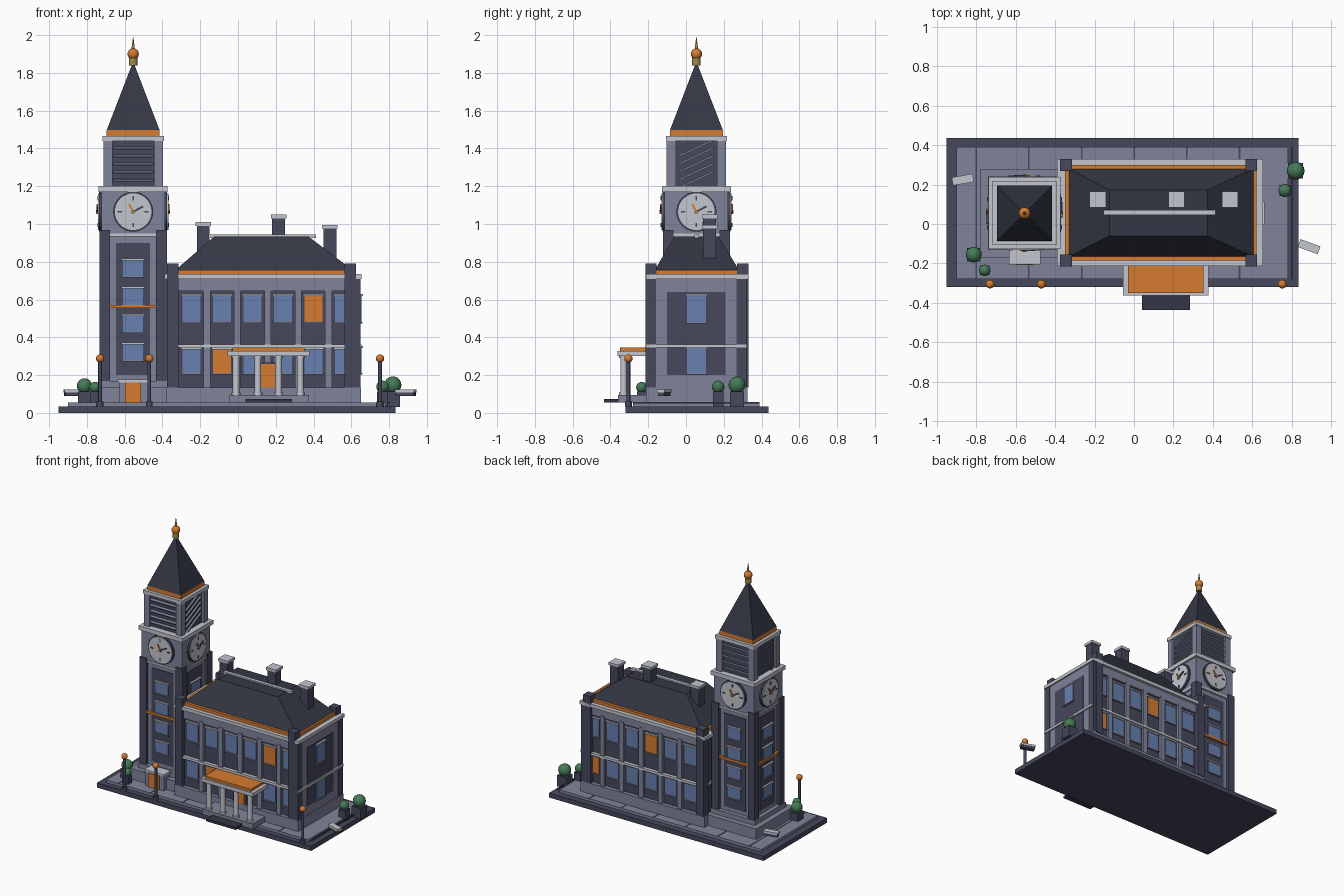
import bpy, bmesh, math
from mathutils import Matrix, Vector

if "Cube" in bpy.data.objects:
    bpy.data.objects.remove(bpy.data.objects["Cube"])


def mat(name, h):
    m = bpy.data.materials.new(name)
    c = [int(h[i:i + 2], 16) / 255 for i in (0, 2, 4)]
    m.diffuse_color = [((v + 0.055) / 1.055) ** 2.4 for v in c] + [1]
    m.use_nodes = True
    m.node_tree.nodes["Principled BSDF"].inputs["Base Color"].default_value = m.diffuse_color
    return m


DARK, MID = mat("dark_slate", "46485c"), mat("mid_stone", "80849a")
LIGHT, ROOF = mat("pale_stone", "c3c6cf"), mat("roof_slate", "343744")
ORANGE, GLASS = mat("orange", "d67b30"), mat("glass", "6880b0")
GREEN, GOLD = mat("leaf", "467a58"), mat("gold", "a58a45")


def finish(name, bm, m, matrix=None):
    me = bpy.data.meshes.new(name)
    bmesh.ops.recalc_face_normals(bm, faces=bm.faces)
    bm.to_mesh(me)
    bm.free()
    o = bpy.data.objects.new(name, me)
    bpy.context.collection.objects.link(o)
    me.materials.append(m)
    if matrix:
        o.matrix_world = matrix
    return o


def box(name, x0, x1, y0, y1, z0, z1, m, top=None, matrix=None):
    """Box, or a tapered block when top=(x0, x1, y0, y1) is given."""
    bm = bmesh.new()
    a, b, c, d = top or (x0, x1, y0, y1)
    lo = [bm.verts.new(p) for p in ((x0, y0, z0), (x1, y0, z0), (x1, y1, z0), (x0, y1, z0))]
    hi = [bm.verts.new(p) for p in ((a, c, z1), (b, c, z1), (b, d, z1), (a, d, z1))]
    bm.faces.new(lo)
    bm.faces.new(hi)
    for i in range(4):
        j = (i + 1) % 4
        bm.faces.new((lo[i], lo[j], hi[j], hi[i]))
    return finish(name, bm, m, matrix)


def cyl(name, x, y, z0, z1, r, m, r2=None, seg=16, matrix=None):
    bm = bmesh.new()
    bmesh.ops.create_cone(bm, cap_ends=True, segments=seg, radius1=r,
                          radius2=r if r2 is None else r2, depth=z1 - z0)
    for f in bm.faces:
        f.smooth = len(f.verts) == 4 or seg < len(f.verts)
    t = Matrix.Translation((x, y, (z0 + z1) / 2))
    return finish(name, bm, m, matrix @ t if matrix else t)


def ball(name, x, y, z, r, m):
    bm = bmesh.new()
    bmesh.ops.create_uvsphere(bm, u_segments=16, v_segments=10, radius=r)
    for f in bm.faces:
        f.smooth = True
    return finish(name, bm, m, Matrix.Translation((x, y, z)))


def window(name, cx, y, z0, z1, w, m, matrix=None):
    """Window on a wall facing -y at depth y."""
    box(name, cx - w / 2, cx + w / 2, y - 0.006, y + 0.01, z0, z1, m, matrix=matrix)
    box(name + "_lintel", cx - w / 2 - .008, cx + w / 2 + .008, y - .014, y + .01, z1, z1 + .01, LIGHT, matrix=matrix)
    box(name + "_sill", cx - w / 2 - .008, cx + w / 2 + .008, y - .012, y + .01, z0 - .008, z0, MID, matrix=matrix)


# site base and paving
box("base", -.95, .833, -.32, .436, 0, .035, DARK)
box("paving", -.9, .78, -.28, .39, .035, .055, MID)
for i in range(7):
    x = -.8 + .267 * i
    box("paving_joint", x - .004, x + .004, -.28, .39, .05, .057, DARK)

# main hall body
CY = .055
box("hall_plinth", -.38, .65, -.213, .325, .055, .135, MID)
box("hall_wall", -.36, .62, -.185, .295, .135, .71, DARK)
box("hall_end_wall", .6, .643, -.165, .285, .135, .71, MID)
box("hall_frieze", -.36, .635, -.2, .31, .645, .71, MID)
box("hall_band", -.37, .655, -.21, .32, .345, .363, LIGHT)
box("hall_cornice", -.39, .655, -.213, .33, .71, .735, LIGHT)
box("eaves_trim", -.35, .62, -.185, .3, .735, .757, ORANGE)
for x in (-.375, .565):
    for y in (-.215, .27):
        box("corner_pier", x, x + .06, y, y + .06, .135, .79, DARK)
for y in (-.2135, .2685):
    box("end_corner_pier", .6, .648, y, y + .055, .135, .71, MID if y > 1 else DARK)

# front and back bays
FRONT = Matrix.Identity(4)
BACK = Matrix.Translation((0, 2 * CY, 0)) @ Matrix.Scale(-1, 4, (0, 1, 0))
for label, M, lit in (("front", FRONT, {(4, 1), (1, 0)}), ("back", BACK, {(2, 1), (5, 0)})):
    for i in range(6):
        cx = -.245 + .161 * i
        for k, (a, b) in enumerate(((.21, .335), (.485, .62))):
            window(label + "_window", cx, -.185, a, b, .095, ORANGE if (i, k) in lit else GLASS, M)
        if i < 5:
            px = cx + .0805
            box(label + "_pilaster", px - .018, px + .018, -.204, -.18, .135, .66, MID, matrix=M)

# right end of the hall: local -y is turned to +x
END = Matrix.Translation((0, CY, 0)) @ Matrix.Rotation(math.pi / 2, 4, "Z")
box("end_panel", -.155, .155, -.647, -.63, .2, .64, DARK, matrix=END)
for a, b in ((.21, .343), (.48, .62)):
    window("end_window", 0, -.647, a, b, .1, GLASS, END)

# hipped roof and chimneys
box("hall_roof", -.33, .605, -.165, .28, .757, .935, ROOF, top=(-.125, .372, -.06, .172))
box("roof_ridge", -.155, .413, .045, .07, .927, .945, LIGHT)
for cx, zt in ((-.184, 1.01), (.215, 1.05), (.487, .995)):
    box("chimney", cx - .034, cx + .034, .09, .158, .82, zt - .02, DARK)
    box("chimney_cap", cx - .041, cx + .041, .084, .166, zt - .02, zt, LIGHT)

# entrance portico
box("portico_floor", -.045, .375, -.36, -.2, .055, .095, MID)
box("portico_step", .04, .285, -.435, -.34, .055, .073, ROOF)
for cx in (-.01, .105, .215, .33):
    cyl("column", cx, -.33, .095, .305, .018, LIGHT)
    cyl("column_base", cx, -.33, .095, .108, .024, LIGHT)
    cyl("column_cap", cx, -.33, .29, .305, .024, LIGHT)
box("portico_beam", -.055, .378, -.362, -.19, .3, .328, LIGHT)
box("portico_roof", -.03, .352, -.35, -.19, .328, .346, ORANGE)
box("door_frame", .1, .215, -.205, -.18, .095, .27, DARK)
box("main_door", .118, .198, -.212, -.18, .095, .258, ORANGE)

# clock tower, built about its own axis
TX = -.555
T = Matrix.Translation((TX, CY, 0))


def tbox(name, r, z0, z1, m, top=None):
    return box(name, -r, r, -r, r, z0, z1, m, top=top and (-top, top, -top, top), matrix=T)


tbox("tower_plinth", .225, .055, .135, MID)
tbox("tower_plinth_cap", .185, .135, .17, MID)
tbox("tower_shaft", .155, .17, .965, MID)
tbox("clock_stage", .168, .94, 1.17, MID)
tbox("clock_sill", .171, .935, .95, LIGHT)
tbox("clock_cornice", .183, 1.17, 1.2, LIGHT)
tbox("belfry", .138, 1.2, 1.44, DARK)
tbox("belfry_cornice", .162, 1.44, 1.467, LIGHT)
tbox("spire_trim", .14, 1.467, 1.497, ORANGE)
tbox("spire", .14, 1.497, 1.85, ROOF, top=.004)
for sx in (-1, 1):
    for sy in (-1, 1):
        for nm, c, h, z0, z1, m in (("tower_pier", .15, .028, .135, .967, DARK),
                                    ("belfry_pier", .133, .024, 1.2, 1.44, MID)):
            box(nm, sx * c - h, sx * c + h, sy * c - h, sy * c + h, z0, z1, m, matrix=T)
for k in range(4):
    S = T @ Matrix.Rotation(k * math.pi / 2, 4, "Z")
    box("tower_panel", -.09, .09, -.16, -.15, .2, .9, DARK, matrix=S)
    for z in (.28, .43, .575, .725):
        window("tower_window", 0, -.16, z, z + .083, .105, GLASS, S)
    box("tower_band", -.125, .125, -.173, -.15, .555, .572, ORANGE, matrix=S)
    # clock face
    C = S @ Matrix.Translation((0, -.168, 1.065)) @ Matrix.Rotation(math.pi / 2, 4, "X")
    cyl("clock_rim", 0, 0, -.01, .012, .106, DARK, seg=32, matrix=C)
    cyl("clock_face", 0, 0, 0, .018, .097, LIGHT, seg=32, matrix=C)
    for q in range(4):
        box("clock_mark", -.004, .004, .06, .082, .01, .022, DARK,
            matrix=C @ Matrix.Rotation(q * math.pi / 2, 4, "Z"))
    for nm, ang, ln, m in (("minute_hand", -62, .06, DARK), ("hour_hand", 28, .045, ORANGE)):
        box(nm, -.005, .005, -.012, ln, .01, .025, m,
            matrix=C @ Matrix.Rotation(math.radians(ang), 4, "Z"))
    cyl("clock_hub", 0, 0, .01, .028, .01, GOLD, matrix=C)
    # louvres tilt about the same axis on every side
    for j in range(5):
        pos = S @ Vector((0, -.14, 1.235 + .042 * j))
        hx, hy = (.108, .012) if k % 2 == 0 else (.012, .1)
        R = Matrix.Translation(pos) @ Matrix.Rotation(math.radians(25), 4, "X")
        box("louvre", -hx, hx, -hy, hy, -.005, .005, MID, matrix=R)

# tower finial
cyl("finial_base", TX, CY, 1.84, 1.88, .022, GOLD)
ball("finial_ball", TX, CY, 1.9, .03, ORANGE)
cyl("finial_spike", TX, CY, 1.92, 1.99, .01, GOLD, r2=.001)

# tower door and hood
box("tower_porch", -.63, -.475, -.2, -.12, .055, .165, MID)
box("tower_porch_roof", -.635, -.475, -.205, -.12, .162, .177, LIGHT)
box("tower_door", -.597, -.513, -.208, -.19, .055, .16, ORANGE)

# street lamps
for x in (-.73, -.47, .752):
    cyl("lamp_foot", x, -.305, .035, .06, .018, DARK)
    cyl("lamp_post", x, -.305, .035, .275, .01, DARK)
    ball("lamp_globe", x, -.305, .288, .022, ORANGE)

# planters with round bushes
for x, y, z, r in ((-.813, -.155, .143, .04), (-.757, -.235, .135, .029),
                   (.82, .27, .148, .045), (.765, .17, .138, .033)):
    h = r * .85
    box("planter", x - h, x + h, y - h, y + h, .03, .112, DARK)
    ball("bush", x, y, z, r, GREEN)

# benches
for x, y, a in ((-.868, .225, 10), (.888, -.115, -20)):
    B = Matrix.Translation((x, y, 0)) @ Matrix.Rotation(math.radians(a), 4, "Z")
    box("bench_seat", -.054, .054, -.021, .021, .108, .124, LIGHT, matrix=B)
    box("bench_frame", -.05, .05, -.018, .018, .09, .108, DARK, matrix=B)
